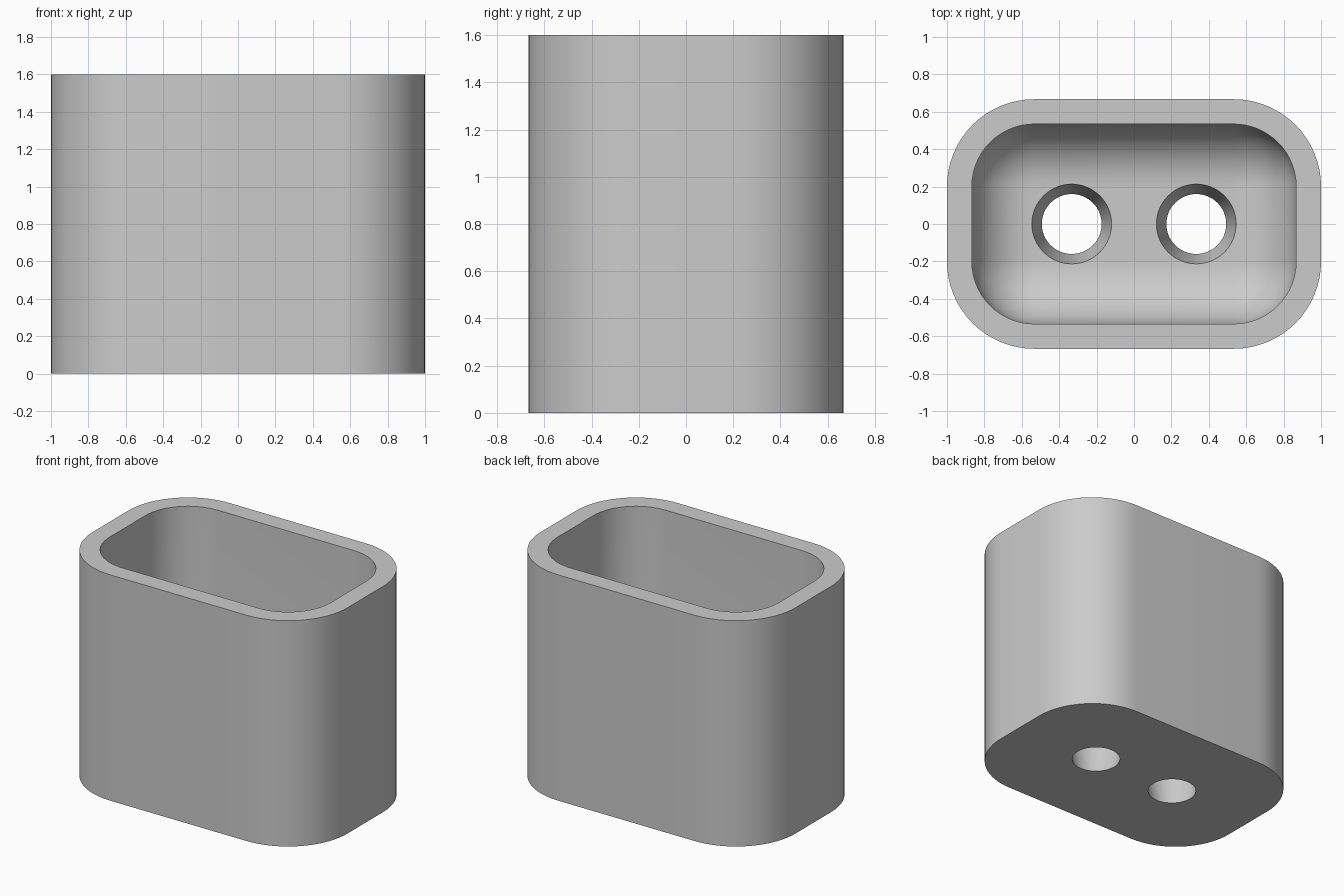
import bpy
import bmesh
import math

cube = bpy.data.objects.get("Cube")
if cube:
    bpy.data.objects.remove(cube, do_unlink=True)

HEIGHT, FLOOR, WALL = 1.6, 0.267, 0.133
CORE_X, CORE_Y = 0.533, 0.2        # centres of the rounded corners
OUTER_R = 0.467
INNER_R = OUTER_R - WALL
CORNER_STEPS, FILLET_STEPS = 16, 14

grey = bpy.data.materials.new("light grey")
grey.use_nodes = True
grey.diffuse_color = (0.6, 0.6, 0.6, 1)
grey.node_tree.nodes["Principled BSDF"].inputs["Base Color"].default_value = (0.6, 0.6, 0.6, 1)


def rounded_ring(bm, radius, z):
    """Rounded rectangle of vertices around the four corner centres."""
    ring = []
    for q, (sx, sy) in enumerate([(1, 1), (-1, 1), (-1, -1), (1, -1)]):
        for i in range(CORNER_STEPS + 1):
            a = (q + i / CORNER_STEPS) * math.pi / 2
            ring.append(bm.verts.new((sx * CORE_X + radius * math.cos(a),
                                      sy * CORE_Y + radius * math.sin(a), z)))
    return ring


# Cup: outer wall, flat rim, inner wall, then a large fillet into the floor
bm = bmesh.new()
sections = [(OUTER_R, 0), (OUTER_R, HEIGHT), (INNER_R, HEIGHT)]
for i in range(FILLET_STEPS + 1):
    a = i / FILLET_STEPS * math.pi / 2
    sections.append((INNER_R * math.cos(a), FLOOR + INNER_R * (1 - math.sin(a))))
rings = [rounded_ring(bm, r, z) for r, z in sections]
for low, high in zip(rings, rings[1:]):
    n = len(low)
    for i in range(n):
        j = (i + 1) % n
        bm.faces.new((low[i], low[j], high[j], high[i]))
bm.faces.new(rings[0][::-1])
bm.faces.new(rings[-1])
bmesh.ops.remove_doubles(bm, verts=bm.verts[:], dist=0.0001)
bmesh.ops.recalc_face_normals(bm, faces=bm.faces[:])
mesh = bpy.data.meshes.new("cup_body")
bm.to_mesh(mesh)
bm.free()
mesh.materials.append(grey)
cup = bpy.data.objects.new("cup_body", mesh)
bpy.context.collection.objects.link(cup)

# Two tapered drain holes, wider at the top
slope = (0.213 - 0.16) / FLOOR
margin = 0.1
cutters = []
for side in (-1, 1):
    bpy.ops.mesh.primitive_cone_add(
        vertices=64, radius1=0.16 - slope * margin, radius2=0.213 + slope * margin,
        depth=FLOOR + 2 * margin, location=(side * 0.333, 0, FLOOR / 2))
    cutter = bpy.context.object
    cutter.name = "hole_cutter"
    cutter.hide_render = True
    cutter.data.materials.append(grey)
    cutters.append(cutter)

bpy.ops.object.select_all(action='DESELECT')
bpy.context.view_layer.objects.active = cup
cup.select_set(True)
for cutter in cutters:
    mod = cup.modifiers.new("drain_hole", 'BOOLEAN')
    mod.operation = 'DIFFERENCE'
    mod.solver = 'EXACT'
    mod.object = cutter
    bpy.ops.object.modifier_apply(modifier=mod.name)
for cutter in cutters:
    bpy.data.objects.remove(cutter, do_unlink=True)

bpy.ops.object.shade_smooth_by_angle(angle=math.radians(30))
